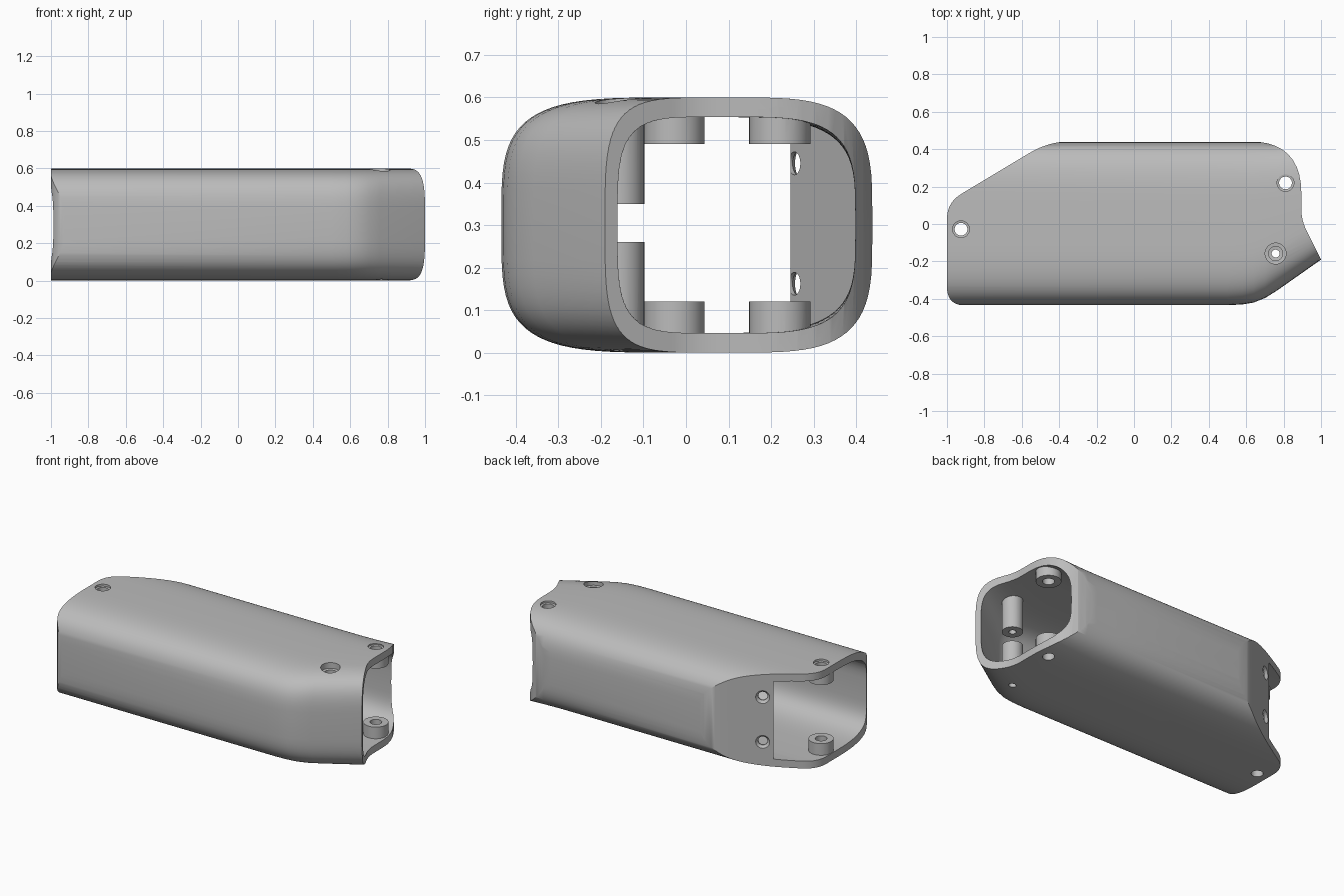
import bpy, bmesh, math
from mathutils import Vector

cube = bpy.data.objects.get("Cube")
if cube:
    bpy.data.objects.remove(cube, do_unlink=True)

grey = bpy.data.materials.new("plain grey")
grey.use_nodes = True
grey.diffuse_color = (0.5, 0.5, 0.5, 1)
grey.node_tree.nodes["Principled BSDF"].inputs["Base Color"].default_value = (0.5, 0.5, 0.5, 1)


def make(name, rings):
    """Closed solid skinned through equal-length rings of points."""
    bm = bmesh.new()
    loops = [[bm.verts.new(p) for p in ring] for ring in rings]
    n = len(loops[0])
    for a, b in zip(loops, loops[1:]):
        for i in range(n):
            j = (i + 1) % n
            bm.faces.new((a[i], a[j], b[j], b[i]))
    bm.faces.new(loops[0])
    bm.faces.new(loops[-1])
    bmesh.ops.recalc_face_normals(bm, faces=bm.faces)
    mesh = bpy.data.meshes.new(name)
    bm.to_mesh(mesh)
    bm.free()
    mesh.materials.append(grey)
    ob = bpy.data.objects.new(name, mesh)
    bpy.context.collection.objects.link(ob)
    return ob


def combine(target, other, operation):
    """Apply a boolean and discard the helper."""
    other.hide_render = True
    mod = target.modifiers.new("bool", 'BOOLEAN')
    mod.operation, mod.solver, mod.object = operation, 'EXACT', other
    bpy.context.view_layer.update()
    deps = bpy.context.evaluated_depsgraph_get()
    mesh = bpy.data.meshes.new_from_object(target.evaluated_get(deps))
    target.modifiers.clear()
    target.data = mesh
    bpy.data.objects.remove(other, do_unlink=True)


def lathe(name, start, axis, profile, n=32):
    """Solid of revolution; profile lists (distance, radius)."""
    axis = Vector(axis).normalized()
    u = axis.orthogonal().normalized()
    v = axis.cross(u)
    angles = [2 * math.pi * i / n for i in range(n)]
    return make(name, [[Vector(start) + axis * d + r * (u * math.cos(a) + v * math.sin(a))
                        for a in angles] for d, r in profile])


def prism(name, corners):
    """Vertical prism from (x, y, rounding length) corners."""
    pts = []
    for i, (x, y, t) in enumerate(corners):
        c = Vector((x, y))
        if not t:
            pts.append(c)
            continue
        a = c + (Vector(corners[i - 1][:2]) - c).normalized() * t
        b = c + (Vector(corners[(i + 1) % len(corners)][:2]) - c).normalized() * t
        for k in range(11):
            s = k / 10
            pts.append(a * (1 - s) ** 2 + c * 2 * s * (1 - s) + b * s * s)
    return make(name, [[(p.x, p.y, z) for p in pts] for z in (-0.2, 0.8)])


def tube(name, wall, floor, end, n=80):
    """Soft-cornered bar whose front wall turns inward near the open end."""
    def section(x, front):
        half = (0.438 - front) / 2 - wall
        mid = (0.438 + front) / 2
        ring = []
        for i in range(n):
            a = 2 * math.pi * i / n
            c, s = math.cos(a), math.sin(a)
            ring.append((x, mid + half * math.copysign(abs(c) ** 0.5, c),
                         0.3 + (0.3 - floor) * math.copysign(abs(s) ** 0.5, s)))
        return ring
    stations = [(-end, -0.434), (0.5, -0.434), (0.58, -0.43), (0.64, -0.42),
                (0.7, -0.396), (0.76, -0.359), (end, -0.19 + 0.7 * (end - 1))]
    return make(name, [section(x, f) for x, f in stations])


# Hollow shell with an angled back wall left standing beside the opening
housing = tube("housing", 0, 0, 1.15)
cavity = tube("cavity", 0.04, 0.046, 1.25)
combine(cavity, prism("cavity_plan", [
    (-1.4, -0.7, 0), (1.4, -0.7, 0), (1.4, 0.7, 0), (0.025, 0.7, 0),
    (-0.733, 0.245, 0), (-1.4, 0.245, 0)]), 'INTERSECT')
combine(housing, cavity, 'DIFFERENCE')

# Screw bosses standing on the floor and hanging from the roof
bosses = [(-0.925, -0.028, 0.072, 0.12, 0.49),
          (0.81, 0.22, 0.072, 0.12, 0.49),
          (0.757, -0.158, 0.06, 0.26, 0.35)]
for x, y, r, low, high in bosses:
    combine(housing, lathe("lower_boss", (x, y, 0), (0, 0, 1), [(0.027, r), (low, r)]), 'UNION')
    combine(housing, lathe("upper_boss", (x, y, 0), (0, 0, 1), [(high, r), (0.573, r)]), 'UNION')

# Plan outline trims both ends
combine(housing, prism("plan_outline", [
    (-1, -0.436, 0.1), (0.5, -0.436, 0), (0.6, -0.5, 0), (1.1, -0.39, 0),
    (0.895, 0.02, 0.06), (0.895, 0.442, 0.28), (-0.455, 0.442, 0.12),
    (-1, 0.115, 0.09)]), 'INTERSECT')

# Screw holes through roof and floor
plain = [(-0.1, 0.034), (0.585, 0.034), (0.587, 0.045), (0.7, 0.045)]
sunk = [(-0.1, 0.021), (0.45, 0.021), (0.452, 0.038), (0.56, 0.038),
        (0.562, 0.056), (0.7, 0.056)]
for (x, y, *_), profile in zip(bosses, (plain, plain, sunk)):
    combine(housing, lathe("screw_hole", (x, y, 0), (0, 0, 1), profile), 'DIFFERENCE')

# Countersunk holes in the angled wall
for z in (0.162, 0.445):
    combine(housing, lathe("wall_hole", (-0.73, 0.277, z), (-0.515, 0.857, 0),
                           [(-0.1, 0.027), (-0.015, 0.027), (0.005, 0.045), (0.05, 0.045)]),
            'DIFFERENCE')

bpy.ops.object.select_all(action='DESELECT')
housing.select_set(True)
bpy.context.view_layer.objects.active = housing
bpy.ops.object.shade_smooth_by_angle(angle=math.radians(30))
